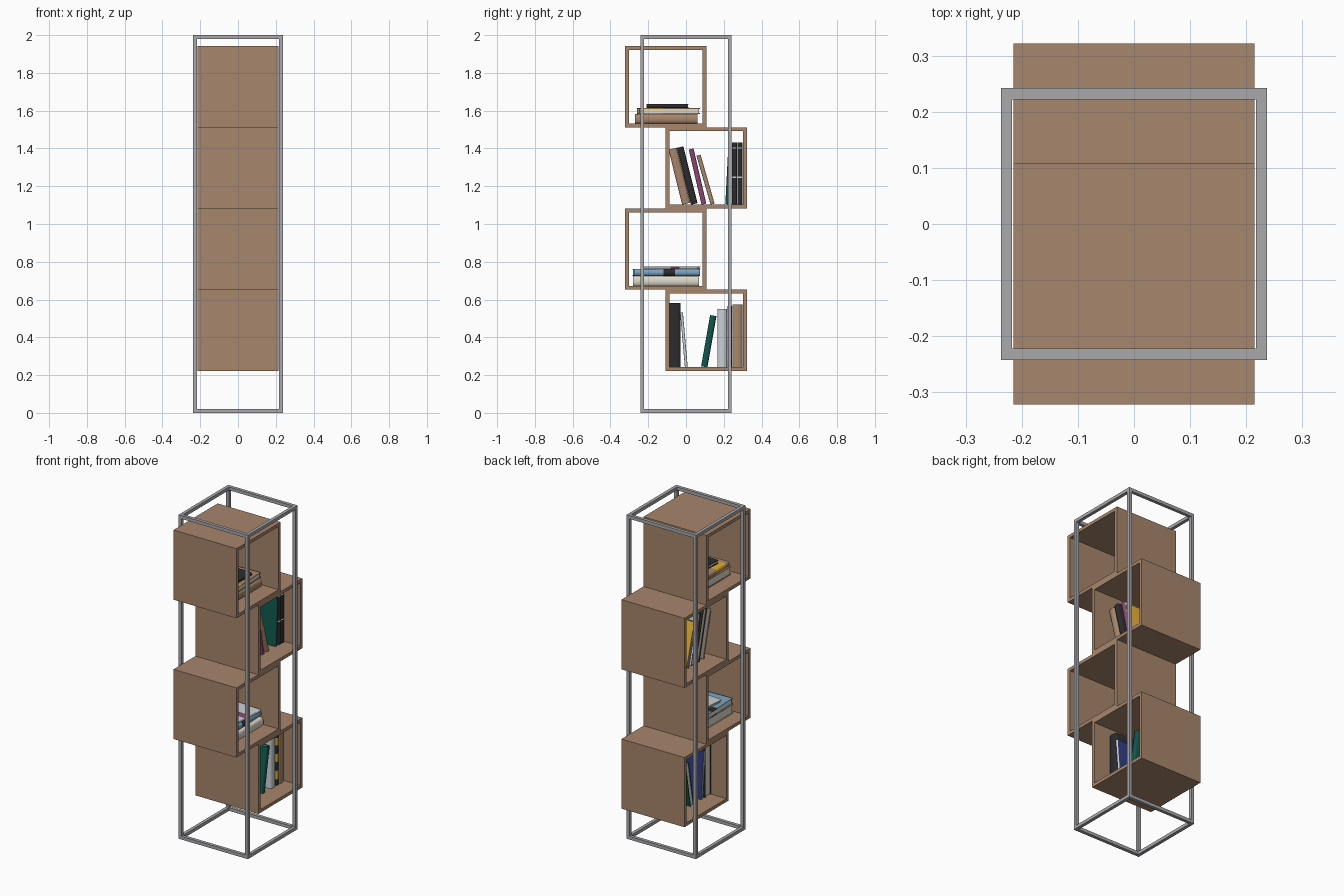
import bpy, bmesh, math
from mathutils import Vector

cube = bpy.data.objects.get("Cube")
if cube:
    bpy.data.objects.remove(cube, do_unlink=True)


def material(name, *rgb):
    m = bpy.data.materials.new(name)
    m.use_nodes = True
    m.diffuse_color = (*rgb, 1)
    m.node_tree.nodes["Principled BSDF"].inputs["Base Color"].default_value = (*rgb, 1)
    return m


wood = material("wood", 0.39, 0.24, 0.15)
metal = material("grey_metal", 0.4, 0.4, 0.42)
black = material("black", 0.025, 0.025, 0.028)
cream = material("cream_paper", 0.74, 0.7, 0.6)
pale = material("pale_grey", 0.6, 0.63, 0.65)
green = material("dark_green", 0.005, 0.09, 0.07)
blue = material("light_blue", 0.2, 0.38, 0.55)
plum = material("plum", 0.25, 0.06, 0.17)
yellow = material("yellow", 0.75, 0.4, 0.03)
navy = material("navy", 0.03, 0.04, 0.2)


def add_box(bm, lo, hi, index=0):
    lo, hi = Vector(lo), Vector(hi)
    verts = bmesh.ops.create_cube(bm, size=1)["verts"]
    for v in verts:
        v.co = (lo + hi) / 2 + v.co * (hi - lo)
    for f in {f for v in verts for f in v.link_faces}:
        f.material_index = index


def finish(bm, name, mats):
    bmesh.ops.recalc_face_normals(bm, faces=bm.faces)
    mesh = bpy.data.meshes.new(name)
    bm.to_mesh(mesh)
    bm.free()
    for m in mats:
        mesh.materials.append(m)
    ob = bpy.data.objects.new(name, mesh)
    bpy.context.collection.objects.link(ob)
    return ob


# Outer tube frame: four posts joined by rails at floor and top
bm = bmesh.new()
X, Y, T = 0.237, 0.242, 0.02
for sx in (-1, 1):
    for sy in (-1, 1):
        cx, cy = sx * (X - T / 2), sy * (Y - T / 2)
        add_box(bm, (cx - T / 2, cy - T / 2, 0), (cx + T / 2, cy + T / 2, 2))
for z in (0, 2 - T):
    for s in (-1, 1):
        cx, cy = s * (X - T / 2), s * (Y - T / 2)
        add_box(bm, (cx - T / 2, T - Y, z), (cx + T / 2, Y - T, z + T))
        add_box(bm, (T - X, cy - T / 2, z), (X - T, cy + T / 2, z + T))
finish(bm, "metal_frame", [metal])

# Four staggered cubes, open at both sides
W, S, BASE = 0.215, 0.43, 0.222
for i in range(4):
    y0 = -0.108 if i % 2 == 0 else -0.322
    y1, z0 = y0 + S, BASE + S * i
    z1 = z0 + S
    bm = bmesh.new()
    for a, b in ((z0, z0 + T), (z1 - T, z1)):
        add_box(bm, (-W, y0, a), (W, y1, b))
    for a, b in ((y0, y0 + T), (y1 - T, y1)):
        add_box(bm, (-W, a, z0 + T), (W, b, z1 - T))
    finish(bm, f"shelf_cube_{i + 1}", [wood])


def book(name, cover, y, z, thick, height, depth=0.22, lean=0, turn=0,
         bands=(), band_mat=yellow, back=None, spine=1):
    """Cover with rounded spine around a page block; lean 90 lays it flat."""
    bm = bmesh.new()
    d, c = depth / 2, min(0.004, thick / 5)
    bulge = min(0.012, thick / 3)
    arc = [(d - bulge + bulge * math.sin(a), thick / 2 - thick / 2 * math.cos(a))
           for a in (math.pi * k / 8 for k in range(9))]
    outline = [(-d, 0), *arc, (-d, thick), (-d, thick - c),
               (d - bulge, thick - c), (d - bulge, c), (-d, c)]
    face = bm.faces.new([bm.verts.new((px, py, 0)) for px, py in outline])
    ext = bmesh.ops.extrude_face_region(bm, geom=[face])["geom"]
    bmesh.ops.translate(bm, verts=[g for g in ext if isinstance(g, bmesh.types.BMVert)],
                        vec=(0, 0, height))
    # Coloured bands on the spine and one coloured board
    for cut in (h * height for band in bands for h in band):
        bmesh.ops.bisect_plane(bm, geom=bm.verts[:] + bm.edges[:] + bm.faces[:],
                               plane_co=(0, 0, cut), plane_no=(0, 0, 1))
    bmesh.ops.recalc_face_normals(bm, faces=bm.faces)
    for f in bm.faces:
        m = f.calc_center_median()
        if abs(f.normal.z) < 0.5 and any(a < m.z / height < b for a, b in bands):
            f.material_index = 2
        elif back and f.normal.y > 0.99 and m.y > thick * 0.9:
            f.material_index = 3
    add_box(bm, (0.004 - d, c, 0.004), (d - bulge, thick - c, height - 0.004), 1)
    if spine < 0:
        bmesh.ops.scale(bm, vec=(-1, 1, 1), verts=bm.verts)
    ob = finish(bm, name, [cover, cream, band_mat, back or cover])
    ob.location = (0, y, z)
    ob.rotation_euler = (math.radians(lean), 0, math.radians(turn))
    bpy.context.view_layer.objects.active = ob
    bpy.ops.object.select_all(action="DESELECT")
    ob.select_set(True)
    bpy.ops.object.shade_smooth_by_angle(angle=math.radians(35))


# Standing books in the lowest cube
z = BASE + T
book("black_book", black, -0.088, z, 0.06, 0.34)
book("thin_pale_book", pale, -0.006, z, 0.015, 0.29, lean=5, back=navy)
book("green_book", green, 0.08, z + 0.005, 0.034, 0.275, lean=-10)
book("pale_book", pale, 0.167, z, 0.05, 0.308)
book("striped_book", black, 0.221, z, 0.022, 0.325,
     bands=((0.12, 0.28), (0.45, 0.6), (0.76, 0.9)))
book("brown_book", wood, 0.245, z, 0.053, 0.333)

# Lying books in the second cube
z += S
book("cream_lying_book", cream, -0.28, z + 0.053, 0.053, 0.35, 0.25, -90)
book("blue_lying_book", blue, -0.28, z + 0.09, 0.036, 0.35, 0.24, -90, 2,
     bands=((0.45, 0.62),), band_mat=black)
book("thin_lying_book", pale, -0.22, z + 0.102, 0.012, 0.29, 0.19, -90, -4,
     bands=((0.5, 0.66),), band_mat=plum)

# Leaning and standing books in the third cube
z += S
book("brown_leaning_book", wood, -0.02, z, 0.045, 0.3, lean=14)
book("black_leaning_book", black, 0.027, z, 0.035, 0.31, lean=14)
book("plum_leaning_book", plum, 0.082, z, 0.026, 0.3, lean=13, back=pale)
book("thin_brown_leaning_book", wood, 0.13, z, 0.022, 0.27, lean=16, back=yellow)
book("green_upright_book", green, 0.208, z + 0.003, 0.018, 0.29, lean=-3)
for k in range(2):
    book(f"black_upright_book_{k + 1}", black, 0.243 + 0.029 * k, z, 0.027, 0.33,
         bands=((0.43, 0.45), (0.9, 0.92)), band_mat=pale)

# Lying books in the top cube
z += S
book("brown_lying_book", wood, -0.27, z + 0.05, 0.05, 0.33, 0.24, -90)
book("brown_middle_book", wood, -0.255, z + 0.082, 0.031, 0.325, 0.23, -90, 2,
     bands=((0.1, 0.4),), band_mat=yellow, spine=-1)
book("black_lying_book", black, -0.205, z + 0.104, 0.021, 0.215, 0.16, -90, -3)
